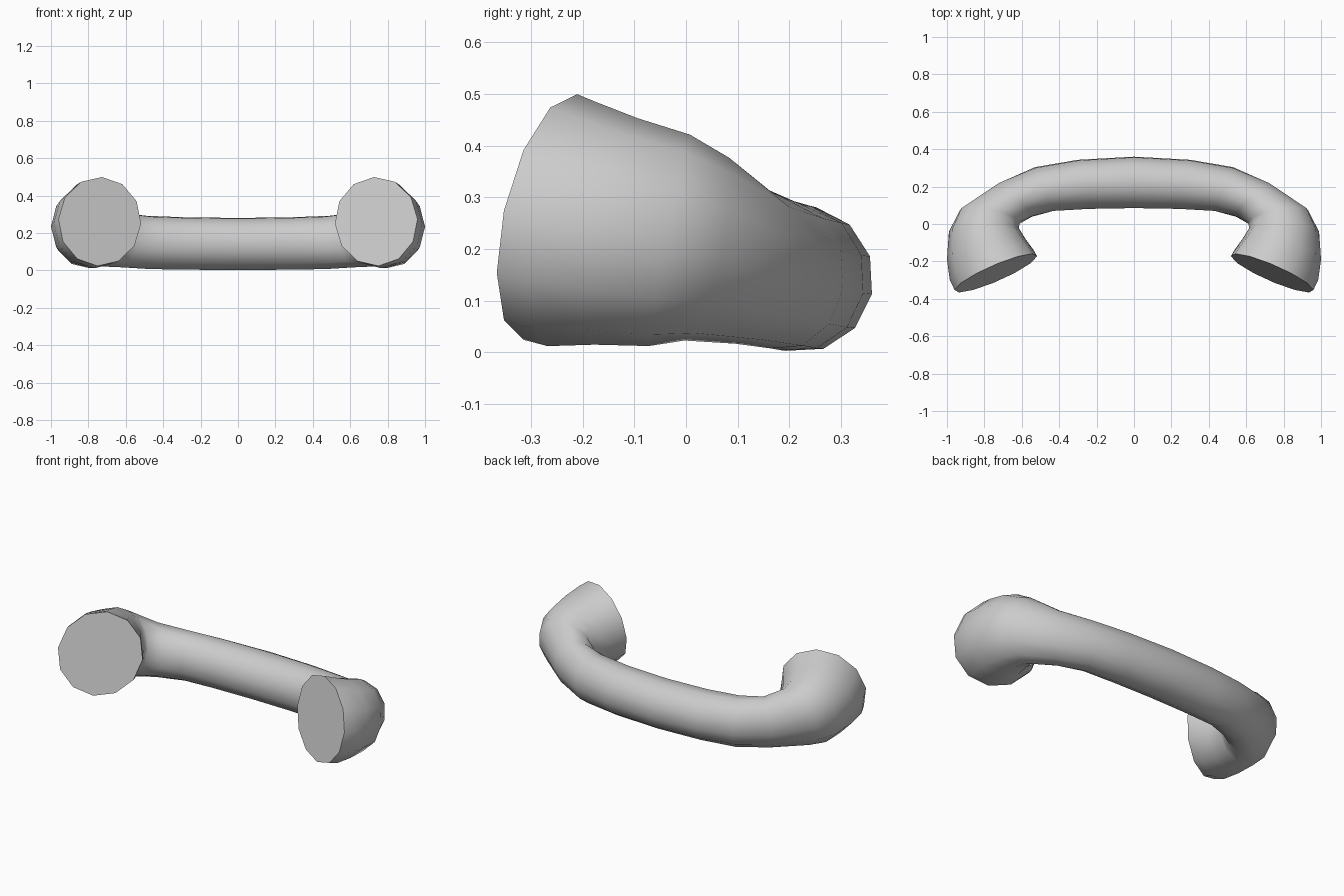
import bpy, bmesh, math
from mathutils import Vector

if "Cube" in bpy.data.objects:
    bpy.data.objects.remove(bpy.data.objects["Cube"])

SIDES = 12
# Rings from grip middle to end disc:
# outer x, y, inner x, y, centre z, vertical radius, lean of top, twist (deg)
RINGS = [
    (0.00, 0.363, 0.00, 0.082, 0.142, 0.142, 0.00, -12),
    (0.30, 0.346, 0.24, 0.078, 0.144, 0.143, 0.00, -12),
    (0.53, 0.306, 0.43, 0.068, 0.150, 0.145, 0.00, -11),
    (0.73, 0.217, 0.54, 0.040, 0.165, 0.150, 0.02, -9),
    (0.935, 0.072, 0.61, 0.008, 0.200, 0.178, 0.04, -6),
    (0.99, -0.04, 0.615, -0.025, 0.217, 0.205, 0.04, -3),
    (1.00, -0.19, 0.58, -0.08, 0.234, 0.219, 0.042, 0),
    (0.985, -0.30, 0.535, -0.14, 0.248, 0.236, 0.045, 2),
    (0.96, -0.355, 0.518, -0.17, 0.262, 0.238, 0.047, 3),
]

bm = bmesh.new()
loops = []
for ox, oy, ix, iy, cz, rz, lean, twist in RINGS:
    centre = Vector(((ox + ix) / 2, (oy + iy) / 2, cz))
    across = Vector(((ox - ix) / 2, (oy - iy) / 2, 0))
    up = Vector((0, lean, rz))
    ring = []
    for i in range(SIDES):
        a = math.radians(twist) + 2 * math.pi * i / SIDES
        ring.append(bm.verts.new(centre + across * math.cos(a) + up * math.sin(a)))
    loops.append(ring)

# Tube skin between rings, and the flat end disc
for a, b in zip(loops, loops[1:]):
    for i in range(SIDES):
        j = (i + 1) % SIDES
        bm.faces.new((a[i], a[j], b[j], b[i]))
bm.faces.new(loops[-1])

# Other half of the handset
geom = bm.verts[:] + bm.edges[:] + bm.faces[:]
bmesh.ops.mirror(bm, geom=geom, axis='X', merge_dist=0.0005)
bmesh.ops.remove_doubles(bm, verts=bm.verts, dist=0.0005)
bmesh.ops.recalc_face_normals(bm, faces=bm.faces)

mesh = bpy.data.meshes.new("handset")
bm.to_mesh(mesh)
bm.free()
handset = bpy.data.objects.new("handset", mesh)
bpy.context.collection.objects.link(handset)
bpy.context.view_layer.objects.active = handset
handset.select_set(True)
bpy.ops.object.shade_smooth_by_angle(angle=math.radians(55))
